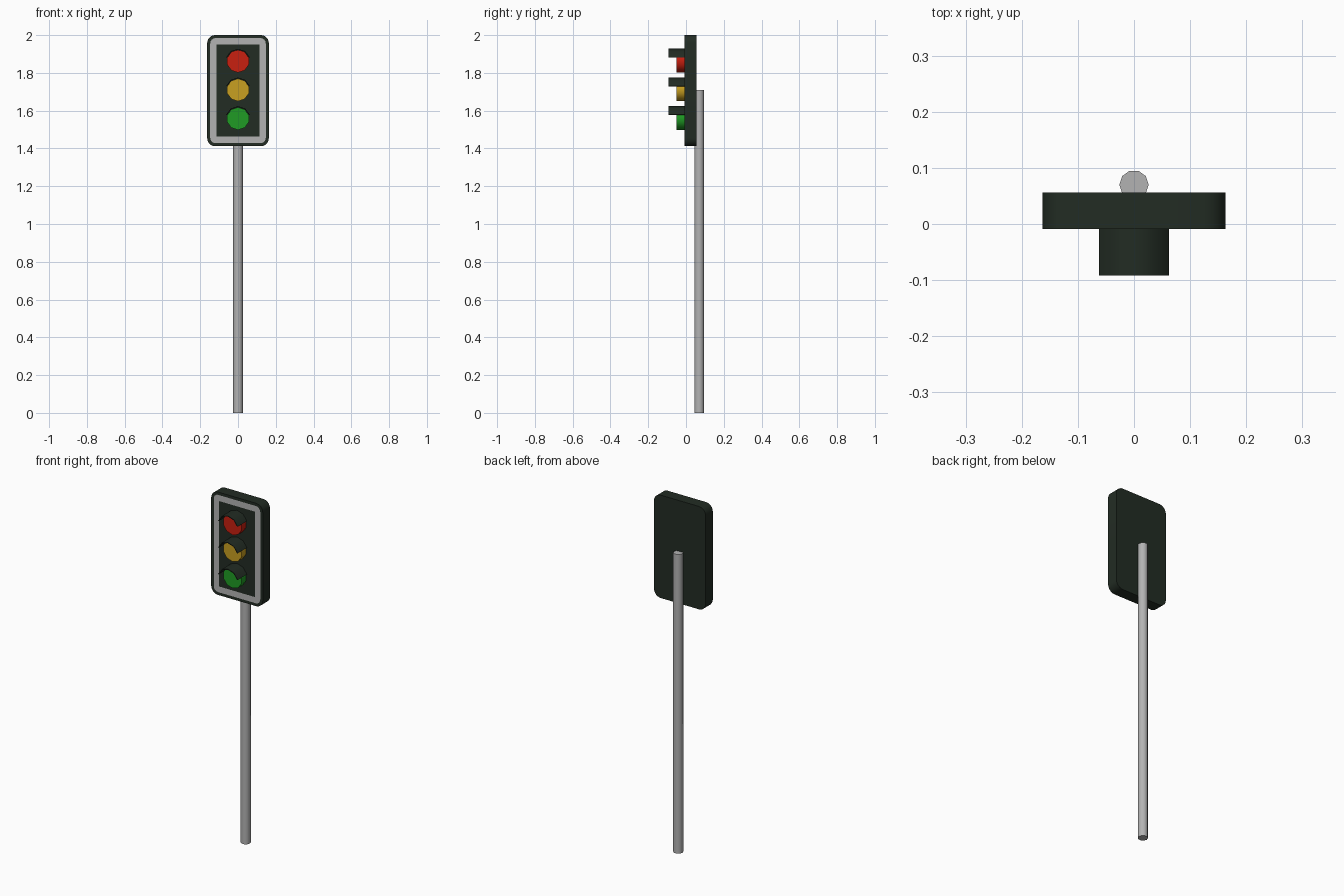
import bpy, bmesh, math

if "Cube" in bpy.data.objects:
    bpy.data.objects.remove(bpy.data.objects["Cube"])


def material(name, rgb):
    m = bpy.data.materials.new(name)
    m.diffuse_color = (*rgb, 1)
    m.use_nodes = True
    m.node_tree.nodes["Principled BSDF"].inputs["Base Color"].default_value = m.diffuse_color
    return m


DARK = material("dark green casing", (0.016, 0.025, 0.017))
GREY = material("grey metal", (0.45, 0.45, 0.45))
RED = material("red lens", (0.58, 0.014, 0.005))
AMBER = material("amber lens", (0.58, 0.35, 0.015))
GREEN = material("green lens", (0.014, 0.33, 0.018))


def finish(name, bm, mats):
    bmesh.ops.recalc_face_normals(bm, faces=bm.faces[:])
    me = bpy.data.meshes.new(name)
    bm.to_mesh(me)
    bm.free()
    for m in mats:
        me.materials.append(m)
    ob = bpy.data.objects.new(name, me)
    bpy.context.collection.objects.link(ob)
    me.shade_smooth()
    me.set_sharp_from_angle(angle=math.radians(40))
    return ob


def bridge(bm, a, b, mat=0, closed=True):
    n = len(a)
    for i in range(n if closed else n - 1):
        j = (i + 1) % n
        bm.faces.new((a[i], a[j], b[j], b[i])).material_index = mat


def rounded_loop(bm, w, z0, z1, r, y, steps=6):
    corners = [(w - r, z1 - r), (r - w, z1 - r), (r - w, z0 + r), (w - r, z0 + r)]
    loop = []
    for k, (cx, cz) in enumerate(corners):
        for s in range(steps + 1):
            a = math.pi / 2 * (k + s / steps)
            loop.append(bm.verts.new((cx + r * math.cos(a), y, cz + r * math.sin(a))))
    return loop


# Rounded casing with a flush grey border on its front face
FRONT, BACK = -0.009, 0.056
bm = bmesh.new()
back = rounded_loop(bm, 0.163, 1.412, 2.0, 0.042, BACK)
rim = rounded_loop(bm, 0.163, 1.412, 2.0, 0.042, FRONT)
outer = rounded_loop(bm, 0.147, 1.428, 1.984, 0.028, FRONT)
inner = rounded_loop(bm, 0.115, 1.462, 1.950, 0.004, FRONT)
bm.faces.new(back)
bridge(bm, back, rim)
bridge(bm, rim, outer)
bridge(bm, outer, inner, 1)
bm.faces.new(inner)
finish("casing", bm, [DARK, GREY])


def arc(bm, r, y, cz, ks):
    return [bm.verts.new((r * math.sin(k * math.pi / 5), y,
                          cz + r * math.cos(k * math.pi / 5))) for k in ks]


# Ten-sided lenses, each under a curved visor
for label, cz, mat in (("red", 1.862, RED), ("amber", 1.710, AMBER), ("green", 1.558, GREEN)):
    bm = bmesh.new()
    a = arc(bm, 0.060, FRONT + 0.004, cz, range(10))
    b = arc(bm, 0.060, -0.050, cz, range(10))
    bm.faces.new(a)
    bm.faces.new(b)
    bridge(bm, a, b)
    finish(label + "_lens", bm, [mat])

    bm = bmesh.new()
    span = range(-2, 3)
    loops = [arc(bm, r, y, cz, span) for r, y in
             ((0.066, FRONT + 0.002), (0.066, -0.092), (0.0615, -0.092), (0.0615, FRONT + 0.002))]
    for i in range(4):
        bridge(bm, loops[i], loops[(i + 1) % 4], closed=False)
    for e in (0, -1):
        bm.faces.new([lp[e] for lp in loops])
    finish(label + "_visor", bm, [DARK])

# Ten-sided pole behind the casing
bm = bmesh.new()
rings = [[bm.verts.new((0.026 * math.cos(k * math.pi / 5),
                        0.070 + 0.026 * math.sin(k * math.pi / 5), z))
          for k in range(10)] for z in (0, 1.71)]
for ring in rings:
    bm.faces.new(ring)
bridge(bm, *rings)
finish("pole", bm, [GREY])
